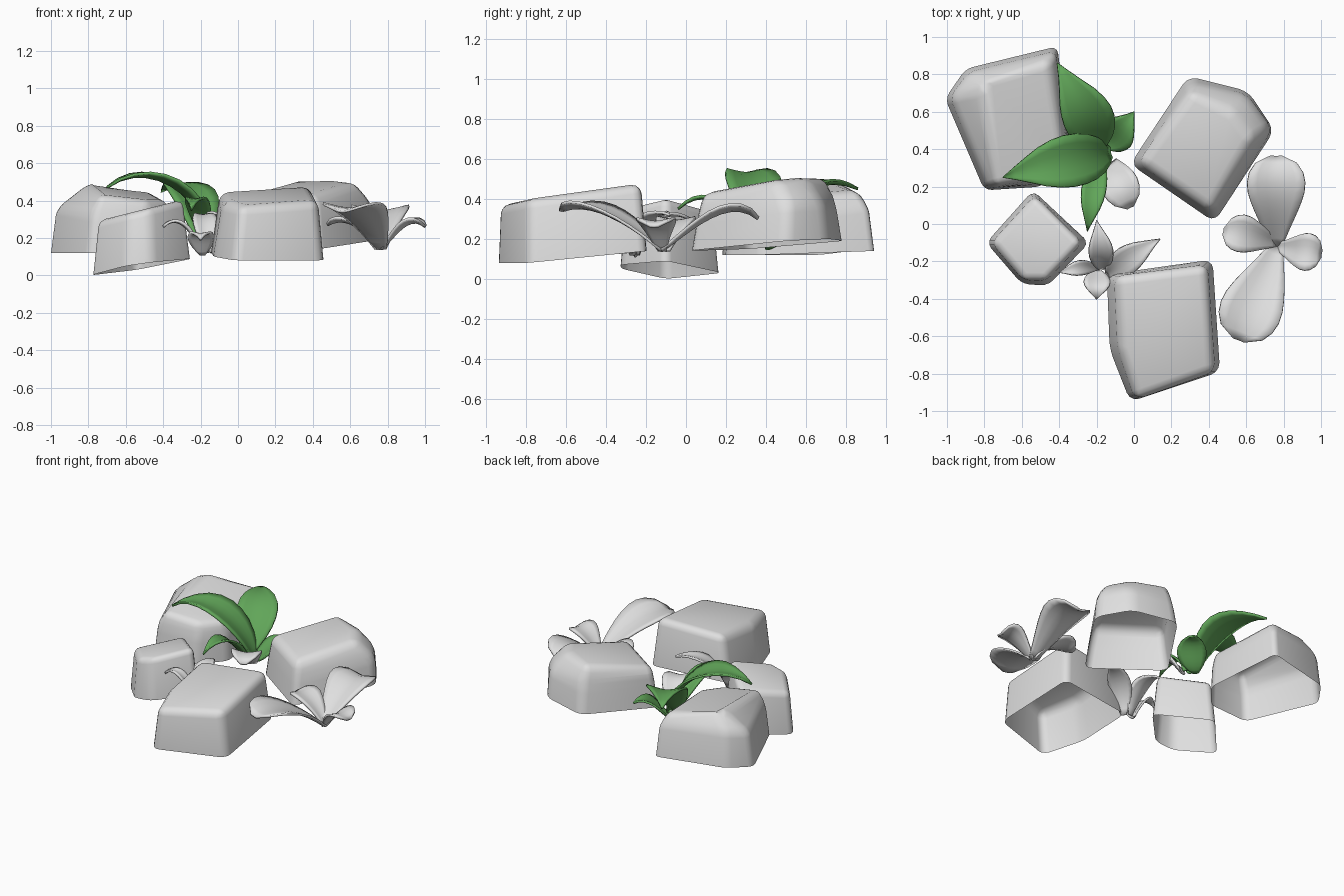
import bpy, bmesh
from mathutils import Vector

if "Cube" in bpy.data.objects:
    bpy.data.objects.remove(bpy.data.objects["Cube"])


def material(name, rgb):
    m = bpy.data.materials.new(name)
    m.use_nodes = True
    m.diffuse_color = (*rgb, 1)
    m.node_tree.nodes["Principled BSDF"].inputs["Base Color"].default_value = (*rgb, 1)
    return m


GREY = material("pale grey", (0.74, 0.74, 0.74))
GREEN = material("leaf green", (0.12, 0.38, 0.1))


def finish(bm, name, mat, angle):
    bmesh.ops.recalc_face_normals(bm, faces=bm.faces)
    me = bpy.data.meshes.new(name)
    bm.to_mesh(me)
    bm.free()
    me.materials.append(mat)
    ob = bpy.data.objects.new(name, me)
    bpy.context.collection.objects.link(ob)
    bpy.ops.object.select_all(action="DESELECT")
    bpy.context.view_layer.objects.active = ob
    ob.select_set(True)
    bpy.ops.object.shade_smooth_by_angle(angle=angle)
    return ob


# Stones: hollow tapered blocks, open below, with rounded top and side edges
def stone(name, rings, bevel=0.05):
    bm = bmesh.new()
    loops = [[bm.verts.new(p) for p in ring] for ring in rings]
    n = len(loops[0])
    for low, high in zip(loops, loops[1:]):
        for i in range(n):
            j = (i + 1) % n
            bm.faces.new((low[i], low[j], high[j], high[i]))
    bm.faces.new(loops[-1])
    edges = [e for e in bm.edges if not e.is_boundary]
    bmesh.ops.bevel(bm, geom=edges, offset=bevel, segments=3, profile=0.5,
                    affect="EDGES", clamp_overlap=True)
    finish(bm, name, GREY, 0.7)


stone("back_left_stone", [
    [(-1.01, .67, .12), (-.8, .18, .12), (-.49, .2, .12), (-.34, .38, .12), (-.41, .95, .14), (-.9, .83, .14)],
    [(-.98, .68, .36), (-.78, .19, .32), (-.48, .22, .3), (-.35, .38, .3), (-.42, .92, .37), (-.88, .81, .38)],
    [(-.82, .71, .48), (-.74, .21, .43), (-.48, .25, .4), (-.38, .38, .4), (-.46, .86, .44), (-.77, .76, .5)]])
stone("back_right_stone", [
    [(-.02, .32, .15), (.43, .01, .14), (.75, .5, .19), (.61, .71, .2), (.29, .79, .19)],
    [(.01, .32, .33), (.42, .04, .32), (.74, .51, .38), (.6, .69, .39), (.3, .76, .37)],
    [(.03, .33, .43), (.41, .07, .43), (.63, .45, .5), (.54, .59, .51), (.31, .71, .51)]])
stone("front_stone", [
    [(-.145, -.27, .13), (-.13, -.67, .1), (-.02, -.95, .08), (.46, -.79, .08), (.42, -.19, .14)],
    [(-.1, -.28, .45), (-.08, -.67, .39), (.01, -.94, .37), (.43, -.79, .4), (.39, -.22, .48)]])
stone("left_stone", [
    [(-.79, -.1, 0), (-.6, -.32, .05), (-.46, -.33, .07), (-.24, -.1, .09), (-.54, .18, .03)],
    [(-.76, -.1, .29), (-.59, -.3, .33), (-.47, -.3, .36), (-.28, -.1, .41), (-.53, .15, .34)]],
    0.04)


# Leaves: a width profile swept along a curved spine, cupped across, thickened
POINTED = (.2, .45, .7, .88, .98, 1, .92, .75, .5, .25, .02)
ROUNDED = (.2, .33, .46, .6, .74, .87, .97, 1, .93, .72, .2)


def leaf(name, mat, profile, width, spine, cup=0.2):
    a, b, c, d = (Vector(p) for p in spine)
    chord = d - a
    side = Vector((chord.y, -chord.x, 0)).normalized()
    bm = bmesh.new()
    rows = []
    for i, w in enumerate(profile):
        t = i / (len(profile) - 1)
        s = 1 - t
        pos = a * s**3 + b * 3 * s * s * t + c * 3 * s * t * t + d * t**3
        tangent = ((b - a) * s * s + (c - b) * 2 * s * t + (d - c) * t * t).normalized()
        up = side.cross(tangent)
        row = []
        for k in range(-3, 4):
            u = k / 3
            half = w * width / 2
            row.append(bm.verts.new(pos + side * u * half + up * abs(u)**1.4 * half * cup))
        rows.append(row)
    for r, q in zip(rows, rows[1:]):
        for k in range(6):
            bm.faces.new((r[k], r[k + 1], q[k + 1], q[k]))
    ob = finish(bm, name, mat, 1.0)
    mod = ob.modifiers.new("thickness", "SOLIDIFY")
    mod.thickness = 0.014
    mod.offset = 0


# Green plant between the back stones
leaf("green_leaf_back", GREEN, POINTED, .27,
     [(-.2, .38, .18), (-.19, .5, .4), (-.28, .65, .54), (-.41, .86, .45)])
leaf("green_leaf_left", GREEN, POINTED, .28,
     [(-.13, .38, .17), (-.2, .36, .44), (-.48, .32, .63), (-.70, .25, .47)])
leaf("green_leaf_front", GREEN, POINTED, .13,
     [(-.17, .36, .17), (-.21, .25, .36), (-.23, .1, .48), (-.25, -.04, .35)])
leaf("green_leaf_right", GREEN, POINTED, .19,
     [(-.18, .41, .15), (-.1, .46, .17), (-.06, .5, .34), (0, .6, .28)])
leaf("grey_leaf_front", GREY, ROUNDED[2:], .2,
     [(-.13, .32, .18), (-.11, .27, .27), (-.07, .2, .37), (-.02, .09, .29)])

# Small grey plant in the middle
for name, width, spine in (
        ("back", .13, [(-.17, -.24, .12), (-.17, -.2, .28), (-.18, -.1, .36), (-.2, .02, .3)]),
        ("right", .15, [(-.14, -.27, .12), (-.1, -.24, .25), (.01, -.15, .36), (.14, -.08, .32)]),
        ("left", .08, [(-.2, -.24, .12), (-.25, -.22, .26), (-.33, -.24, .33), (-.4, -.26, .26)]),
        ("front", .14, [(-.19, -.25, .11), (-.2, -.3, .17), (-.2, -.34, .27), (-.2, -.4, .19)])):
    leaf("small_leaf_" + name, GREY, POINTED, width, spine)

# Large grey rosette on the right
for name, width, spine in (
        ("back", .31, [(.76, -.12, .14), (.76, .04, .26), (.76, .22, .42), (.76, .36, .30)]),
        ("front", .33, [(.76, -.12, .14), (.72, -.26, .27), (.61, -.48, .4), (.56, -.62, .34)]),
        ("left", .2, [(.76, -.1, .14), (.68, -.08, .24), (.58, -.04, .33), (.48, -.04, .27)]),
        ("right", .2, [(.77, -.12, .14), (.85, -.14, .23), (.92, -.15, .33), (1.0, -.16, .26)])):
    leaf("rosette_leaf_" + name, GREY, ROUNDED, width, spine)
